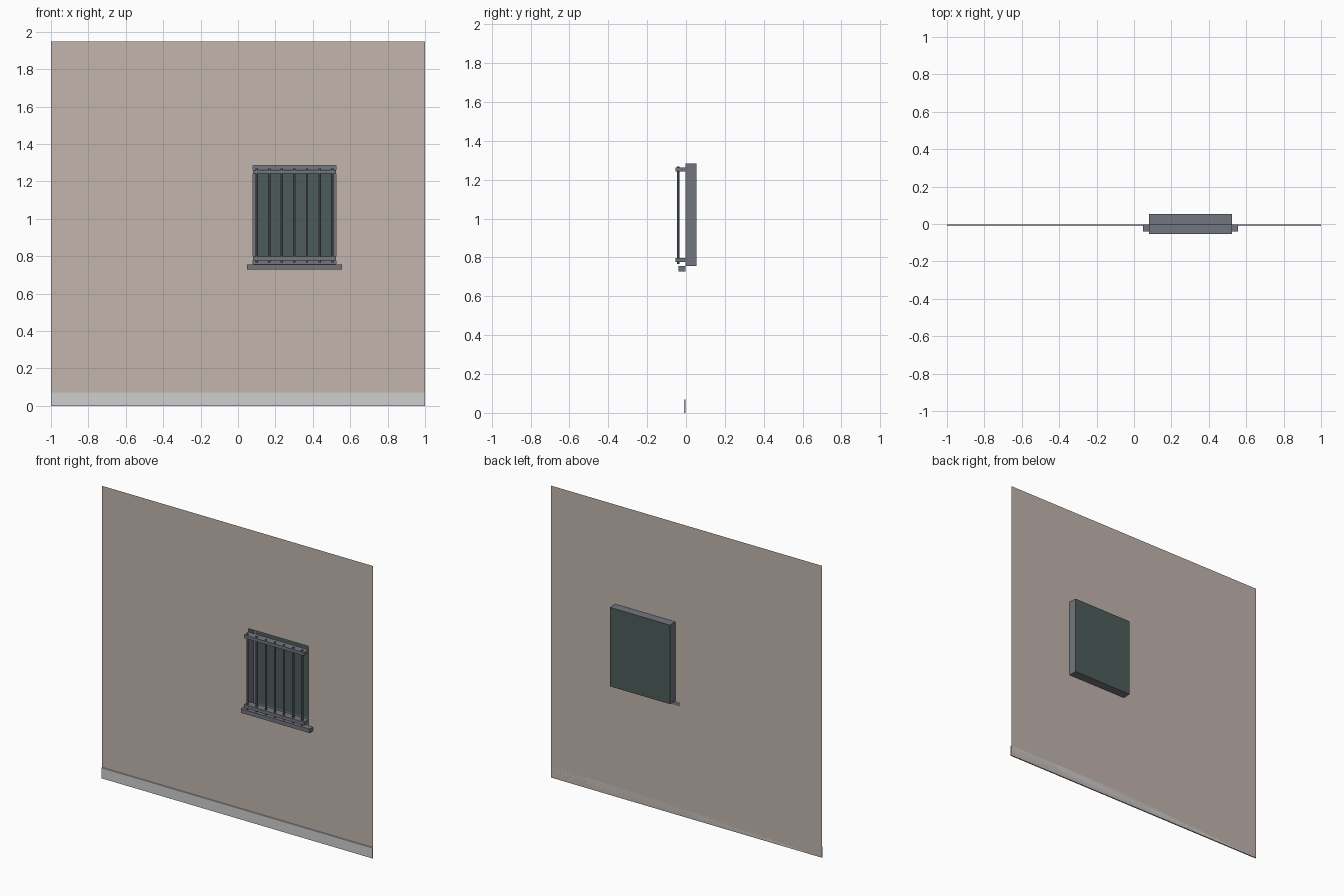
import bpy, bmesh
from mathutils import Matrix, Vector

if "Cube" in bpy.data.objects:
    bpy.data.objects.remove(bpy.data.objects["Cube"], do_unlink=True)


def material(name, r, g, b):
    m = bpy.data.materials.new(name)
    m.use_nodes = True
    m.diffuse_color = (r, g, b, 1)
    m.node_tree.nodes["Principled BSDF"].inputs["Base Color"].default_value = (r, g, b, 1)
    return m


PLASTER = material("warm plaster", 0.54, 0.46, 0.42)
SKIRTING = material("pale grey", 0.62, 0.62, 0.62)
METAL = material("slate grey", 0.17, 0.18, 0.21)
GLASS = material("dark teal glass", 0.072, 0.107, 0.105)


def finish(name, bm, mat):
    bmesh.ops.recalc_face_normals(bm, faces=bm.faces)
    mesh = bpy.data.meshes.new(name)
    bm.to_mesh(mesh)
    bm.free()
    mesh.materials.append(mat)
    obj = bpy.data.objects.new(name, mesh)
    bpy.context.collection.objects.link(obj)
    return obj


def box(name, x0, x1, y0, y1, z0, z1, mat):
    bm = bmesh.new()
    size = Vector((x1 - x0, y1 - y0, z1 - z0))
    mid = Vector((x0 + x1, y0 + y1, z0 + z1)) / 2
    bmesh.ops.create_cube(bm, size=1, matrix=Matrix.Translation(mid) @ Matrix.Diagonal(size).to_4x4())
    return finish(name, bm, mat)


def loop(bm, rect, y):
    x0, x1, z0, z1 = rect
    return [bm.verts.new((x, y, z)) for x, z in ((x0, z0), (x1, z0), (x1, z1), (x0, z1))]


def band(name, outer, y_outer, inner, y_inner, mat):
    """Four quads joining two rectangles."""
    bm = bmesh.new()
    a, b = loop(bm, outer, y_outer), loop(bm, inner, y_inner)
    for i in range(4):
        j = (i + 1) % 4
        bm.faces.new((a[i], a[j], b[j], b[i]))
    return finish(name, bm, mat)


WALL_Y, BACK_Y, FRONT_Y = -0.003, 0.054, -0.054
opening = (0.081, 0.524, 0.757, 1.284)
x0, x1, z0, z1 = opening
rim = 0.02

# Wall with window opening, and skirting along its foot
band("wall", (-1, 1, 0, 1.947), WALL_Y, opening, WALL_Y, PLASTER)
box("skirting_board", -1, 1, -0.011, WALL_Y, 0, 0.07, SKIRTING)

# Recessed window: reveal, glass and slim inner frame
band("window_reveal", opening, WALL_Y, opening, BACK_Y, METAL)
bm = bmesh.new()
bm.faces.new(loop(bm, opening, BACK_Y))
finish("window_glass", bm, GLASS)
band("window_frame", opening, BACK_Y - 0.006,
     (x0 + rim, x1 - rim, z0 + rim, z1 - rim), BACK_Y - 0.006, METAL)

# Sill
box("window_sill", 0.048, 0.556, -0.039, WALL_Y, 0.728, 0.755, METAL)

# Security grille: two flat rails with bars passing through them
box("lower_rail", x0, x1, FRONT_Y, WALL_Y, 0.776, 0.798, METAL)
box("upper_rail", x0, x1, FRONT_Y, WALL_Y, 1.241, 1.262, METAL)
for i in range(7):
    bm = bmesh.new()
    bmesh.ops.create_cone(bm, cap_ends=True, segments=8, radius1=0.0065, radius2=0.0065, depth=0.502,
                          matrix=Matrix.Translation((0.1 + i * 0.0672, -0.041, 1.018)))
    finish(f"grille_bar_{i + 1}", bm, METAL)
